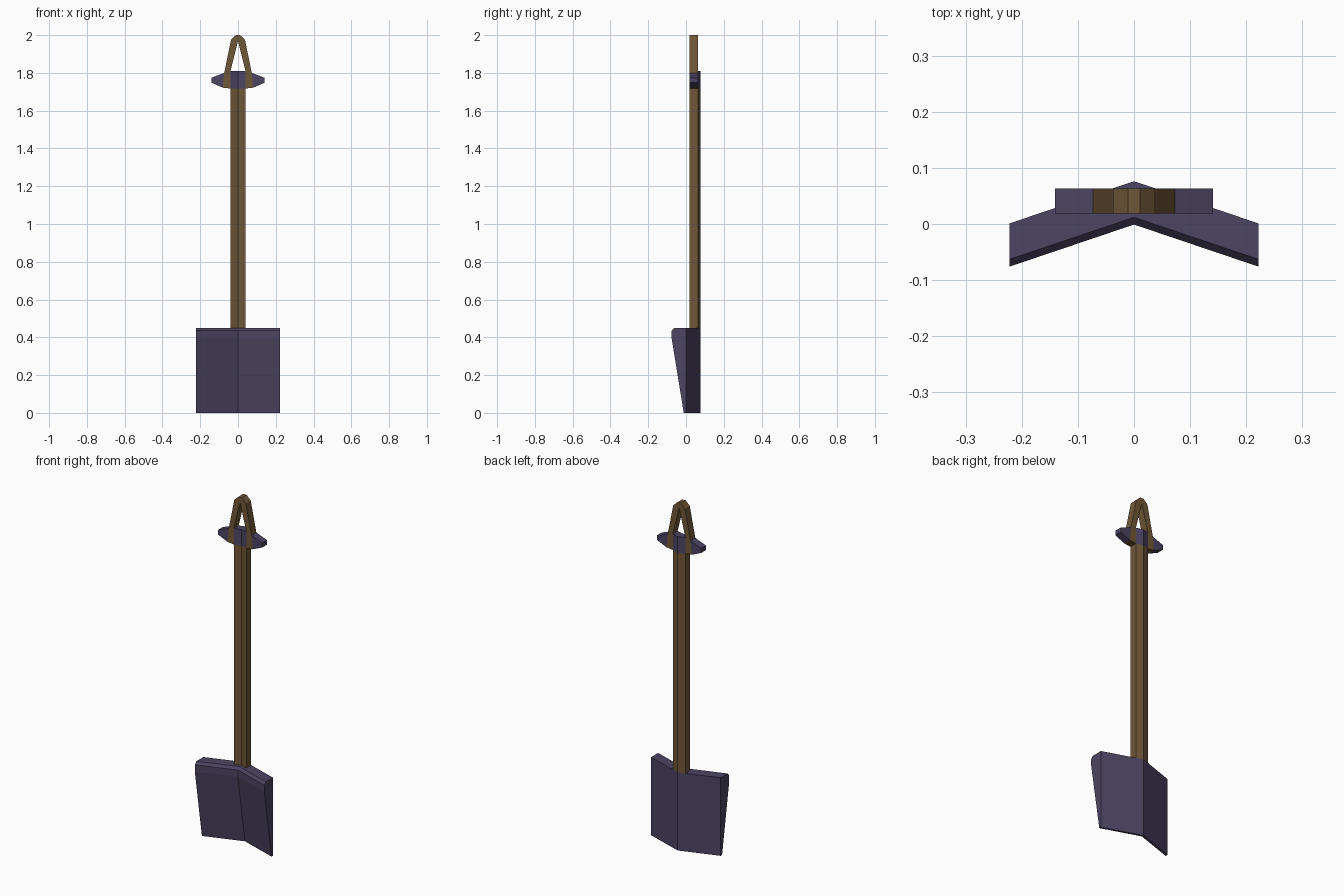
import bpy, bmesh
from mathutils import Vector

if "Cube" in bpy.data.objects:
    bpy.data.objects.remove(bpy.data.objects["Cube"])


def material(name, color):
    m = bpy.data.materials.new(name)
    m.diffuse_color = (*color, 1)
    m.use_nodes = True
    m.node_tree.nodes["Principled BSDF"].inputs["Base Color"].default_value = m.diffuse_color
    return m


WOOD = material("wood", (0.16, 0.095, 0.038))
METAL = material("dark_metal", (0.072, 0.058, 0.125))


def loft(name, start, end, mat):
    """Solid between two matching outlines of 3D points."""
    bm = bmesh.new()
    a = [bm.verts.new(p) for p in start]
    b = [bm.verts.new(p) for p in end]
    bm.faces.new(a)
    bm.faces.new(b[::-1])
    n = len(a)
    for i in range(n):
        j = (i + 1) % n
        bm.faces.new((a[i], b[i], b[j], a[j]))
    bmesh.ops.recalc_face_normals(bm, faces=bm.faces)
    me = bpy.data.meshes.new(name)
    bm.to_mesh(me)
    bm.free()
    me.materials.append(mat)
    ob = bpy.data.objects.new(name, me)
    bpy.context.collection.objects.link(ob)
    return ob


def plate(name, outline, mat):
    """Flat part drawn in x, z and given the handle's thickness."""
    return loft(name, [(x, 0.019, z) for x, z in outline],
                [(x, 0.063, z) for x, z in outline], mat)


def column(name, z0, z1, mat):
    """Chevron cross-section following the bend of the blade."""
    section = [(-0.04, 0.019), (0, 0.032), (0.04, 0.019),
               (0.04, 0.063), (0, 0.076), (-0.04, 0.063)]
    return loft(name, [(x, y, z0) for x, y in section],
                [(x, y, z1) for x, y in section], mat)


# Blade: wedge profile swept along a V, one half on each side
profile = [(0.001, 0), (0.001, 0.45), (-0.063, 0.45),
           (-0.076, 0.435), (-0.076, 0.395), (-0.012, 0)]
for side, label in ((-1, "left"), (1, "right")):
    loft("blade_" + label, [(0, y + 0.075, z) for y, z in profile],
         [(side * 0.222, y, z) for y, z in profile], METAL)

# Shaft and the collar hub on top of it
column("shaft", 0.45, 1.717, WOOD)
column("collar_hub", 1.717, 1.81, METAL)

# Collar wings outside the grip
wing = [(0.081, 1.722), (0.141, 1.748), (0.141, 1.774), (0.073, 1.80)]
for side, label in ((-1, "left"), (1, "right")):
    plate("collar_wing_" + label, [(side * x, z) for x, z in wing], METAL)

# Pointed loop grip: outer edge up one side, down the other, then inner edge
outer = [(0.04, 1.717), (0.081, 1.722), (0.073, 1.80), (0.037, 1.975), (0.011, 2.0)]
inner = [(-0.04, 1.81), (0, 1.97), (0.04, 1.81)]
plate("grip", outer + [(-x, z) for x, z in reversed(outer)] + inner, WOOD)
